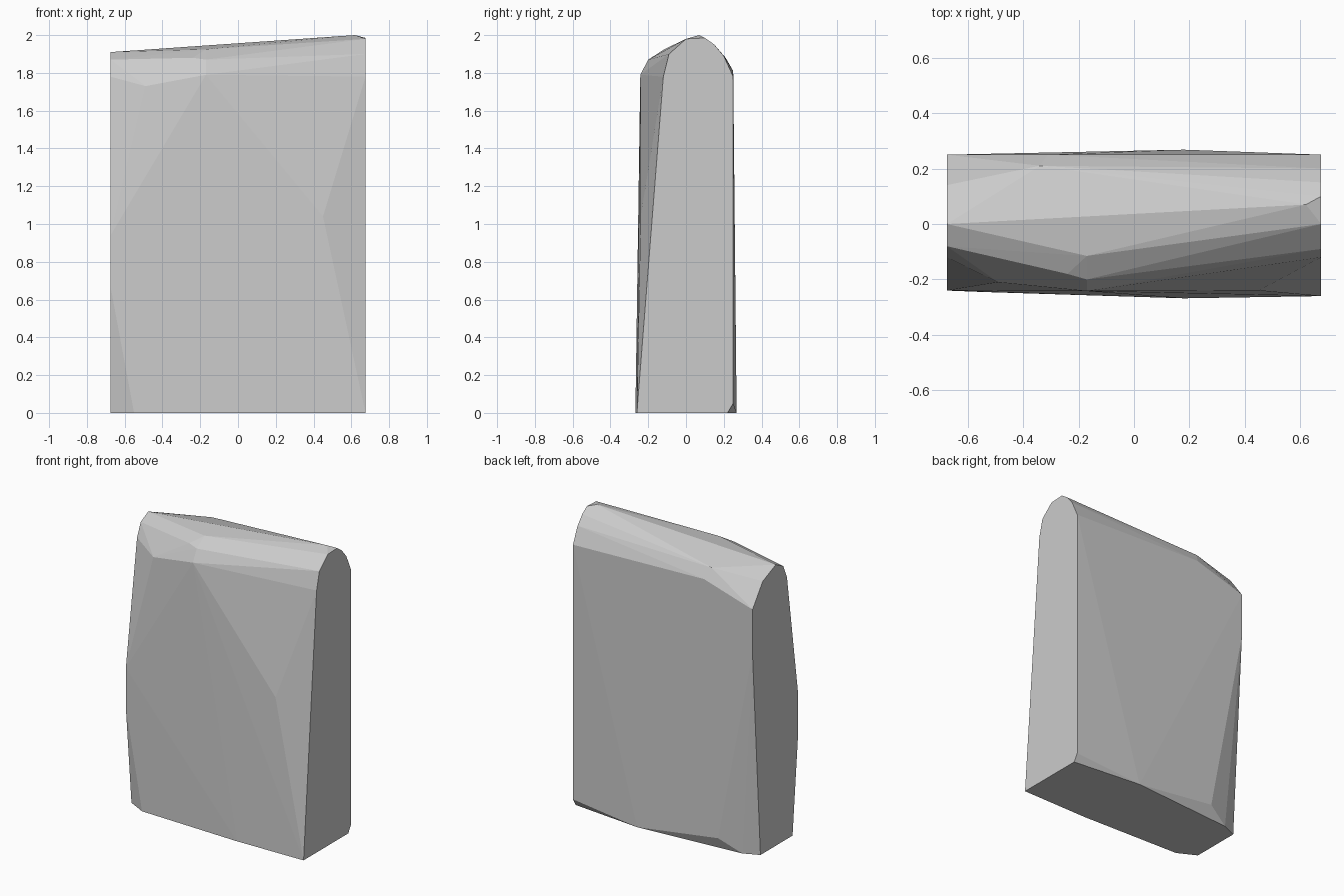
import bpy
import bmesh
import math

default_cube = bpy.data.objects.get("Cube")
if default_cube:
    bpy.data.objects.remove(default_cube, do_unlink=True)

HALF_LENGTH = 0.675


def flat_material(name, colour):
    material = bpy.data.materials.new(name)
    material.use_nodes = True
    material.diffuse_color = colour
    material.node_tree.nodes["Principled BSDF"].inputs["Base Color"].default_value = colour
    return material


def end_outline(x, outline):
    """Place a (y, z) outline at one end of the slab."""
    return [(x, y, z) for y, z in outline]


def hull_object(name, points, material):
    """Wrap faceted flat faces around the given corners."""
    bm = bmesh.new()
    for point in points:
        bm.verts.new(point)
    bmesh.ops.convex_hull(bm, input=bm.verts[:], use_existing_faces=False)
    loose = [v for v in bm.verts if not v.link_faces]
    bmesh.ops.delete(bm, geom=loose, context='VERTS')
    bmesh.ops.dissolve_limit(bm, angle_limit=math.radians(0.3),
                             verts=bm.verts[:], edges=bm.edges[:])
    bmesh.ops.recalc_face_normals(bm, faces=bm.faces[:])
    mesh = bpy.data.meshes.new(name)
    bm.to_mesh(mesh)
    bm.free()
    mesh.materials.append(material)
    obj = bpy.data.objects.new(name, mesh)
    bpy.context.scene.collection.objects.link(obj)
    return obj


# Tall end with a rounded top and a leaning front edge
tall_end = end_outline(HALF_LENGTH, [
    (-0.26, 0), (-0.12, 1.78), (-0.09, 1.9), (0, 1.98), (0.1, 1.985),
    (0.15, 1.95), (0.2, 1.89), (0.25, 1.78), (0.25, 0.05), (0.22, 0)])

# Lower end, bulging at mid height and pointed at the top
low_end = end_outline(-HALF_LENGTH, [
    (-0.18, 0), (-0.24, 0.67), (-0.24, 0.94), (-0.12, 1.78), (-0.08, 1.87),
    (0, 1.91), (0.14, 1.85), (0.25, 1.7), (0.25, 1.4), (0.165, 0)])

# Chipped corners on the front, along the crest, and on the back
front_corners = [(-0.55, -0.245, 0), (0.18, -0.268, 0), (0.45, -0.24, 1.04),
                 (-0.49, -0.21, 1.73), (-0.17, -0.242, 1.79)]
crest_corners = [(-0.17, -0.2, 1.87), (-0.24, -0.18, 1.88),
                 (-0.17, -0.115, 1.925), (0.62, 0.07, 2)]
back_corners = [(-0.34, 0.21, 1.88), (-0.31, 0.25, 1.81), (0.18, 0.268, 0),
                (-0.42, 0.255, 0.08), (-0.57, 0.21, 0)]

stone_grey = flat_material("stone grey", (0.6, 0.6, 0.6, 1))
hull_object("stone_slab",
            tall_end + low_end + front_corners + crest_corners + back_corners,
            stone_grey)
